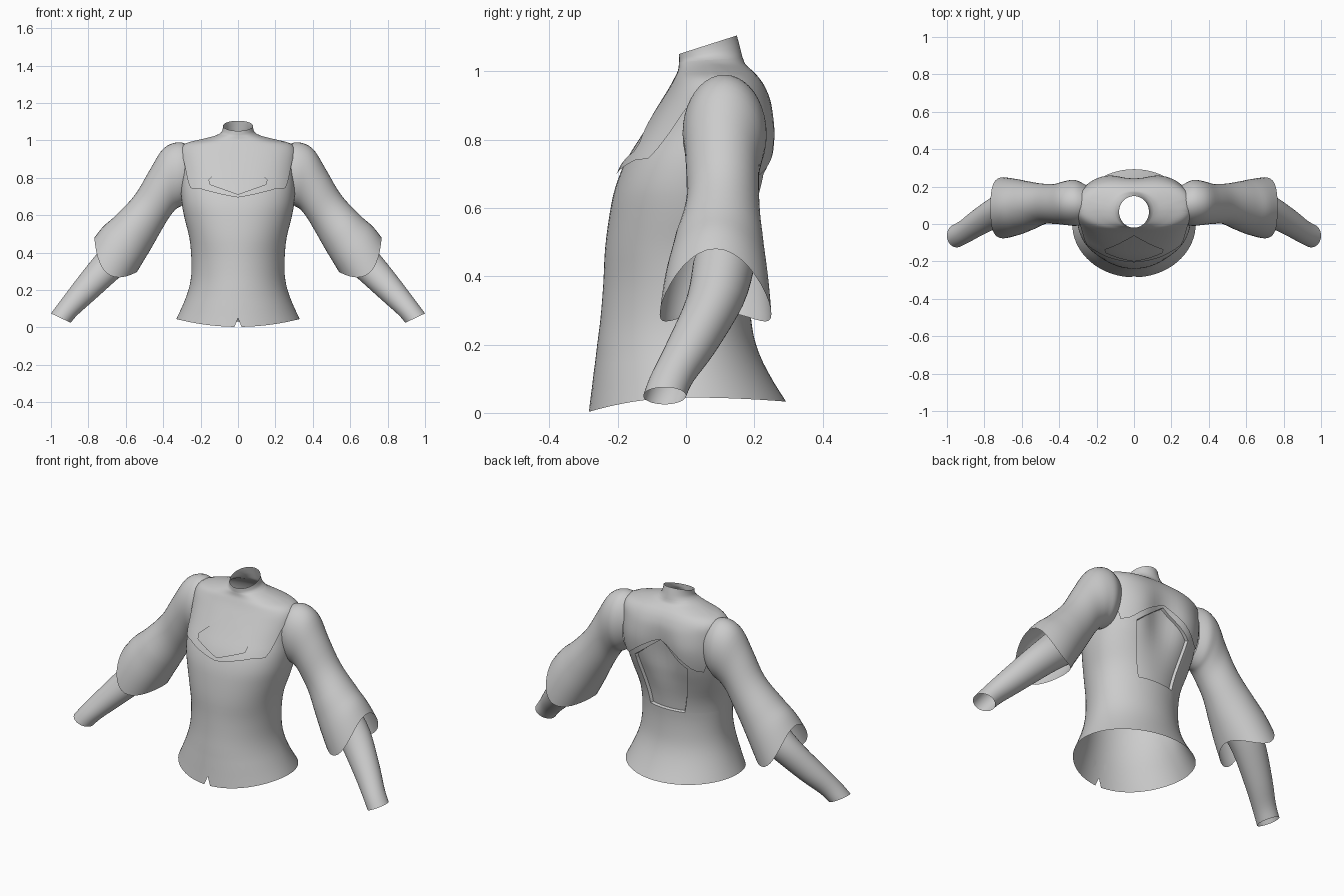
import bpy, bmesh, math
from mathutils import Vector

if "Cube" in bpy.data.objects:
    bpy.data.objects.remove(bpy.data.objects["Cube"])

grey = bpy.data.materials.new("light_grey_cloth")
grey.diffuse_color = (0.6, 0.6, 0.6, 1)
grey.use_nodes = True
grey.node_tree.nodes["Principled BSDF"].inputs["Base Color"].default_value = grey.diffuse_color
N = 72


def finish(bm, name):
    me = bpy.data.meshes.new(name)
    bm.to_mesh(me)
    bm.free()
    ob = bpy.data.objects.new(name, me)
    bpy.context.collection.objects.link(ob)
    me.materials.append(grey)
    bpy.ops.object.select_all(action='DESELECT')
    ob.select_set(True)
    bpy.context.view_layer.objects.active = ob
    bpy.ops.object.shade_smooth_by_angle(angle=math.radians(40))
    return ob


def loft(rows):
    """Skin closed rings of points."""
    bm = bmesh.new()
    vs = [[bm.verts.new(p) for p in r] for r in rows]
    n = len(rows[0])
    for a, b in zip(vs, vs[1:]):
        for i in range(n):
            j = (i + 1) % n
            bm.faces.new((a[i], a[j], b[j], b[i]))
    bmesh.ops.recalc_face_normals(bm, faces=bm.faces)
    return bm


def spline(table, t):
    """Catmull-Rom through the rows of a table."""
    t = min(max(t, 0), len(table) - 1)
    i = min(int(t), len(table) - 2)
    f = t - i
    p = [table[min(max(k, 0), len(table) - 1)] for k in range(i - 1, i + 3)]
    return [b + 0.5 * f * (c - a + f * (2 * a - 5 * b + 4 * c - d + f * (3 * (b - c) + d - a)))
            for a, b, c, d in zip(*p)]


# Torso profile: height, half width, front y, back y, widest y, squareness
BODY = [
    (.045, .33, -.285, .293, 0, 2), (.12, .295, -.27, .24, 0, 2),
    (.2, .265, -.26, .205, 0, 2), (.28, .25, -.25, .19, 0, 2),
    (.38, .25, -.242, .185, 0, 2), (.48, .26, -.237, .195, 0, 2.1),
    (.58, .285, -.224, .22, .02, 2.2), (.66, .3, -.207, .245, .03, 2.3),
    (.74, .305, -.175, .262, .05, 2.4), (.82, .3, -.125, .268, .07, 2.5),
    (.9, .3, -.075, .255, .08, 2.5), (.95, .3, -.045, .235, .09, 2.5),
    (.98, .275, -.03, .215, .09, 2.4), (1.0, .2, -.022, .195, .09, 2.2),
    (1.02, .13, -.02, .175, .08, 2), (1.04, .092, -.02, .165, .07, 2),
    (1.06, .082, -.02, .157, .065, 2), (1.078, .08, -.02, .15, .065, 2)]
TOP = len(BODY) - 1


def body(ang, t, off=0.0):
    z, w, yf, yb, yc, p = spline(BODY, t)
    c, s = math.cos(ang), math.sin(ang)
    x = w * math.copysign(abs(c) ** (2 / p), c)
    r = (yb - yc) if s > 0 else (yc - yf)
    y = yc + r * math.copysign(abs(s) ** (2 / p), s)
    if s > 0:                                   # spine groove
        y -= .045 * math.exp(-(x / .1) ** 2) * math.exp(-((z - .76) / .16) ** 2)
    if z < .12:                                 # dipping hem
        z -= (.12 - z) / .075 * (.042 if s < 0 else .012) * s * s
    if t > 14:                                  # collar slopes down to the front
        z += (t - 14) / 3 * .32 * (y - .065)
    k = max(0, min(1, (t - 11) / 2))
    return Vector((x + off * c * (1 - k), y + off * s * (1 - .5 * k), z + off * k))


def t_at(z):
    i = next(k for k in range(TOP) if BODY[k + 1][0] >= z)
    return i + (z - BODY[i][0]) / (BODY[i + 1][0] - BODY[i][0])


def cut(bm, poly, side):
    """Slice a convex x-z outline into the front (-1) or back (1); return inner faces."""
    for (x0, z0), (x1, z1) in zip(poly, poly[1:] + poly[:1]):
        fs = [f for f in bm.faces if f.normal.y * side > .05 and abs(f.calc_center_median().x) < .24
              and min(p[1] for p in poly) - .06 < f.calc_center_median().z < max(p[1] for p in poly) + .06]
        geom = list({v for f in fs for v in f.verts}) + list({e for f in fs for e in f.edges}) + fs
        bmesh.ops.bisect_plane(bm, geom=geom, dist=1e-5, plane_co=(x0, 0, z0),
                               plane_no=(z1 - z0, 0, x0 - x1))
        bm.normal_update()

    def inside(c):
        return all((b[0] - a[0]) * (c.z - a[1]) - (b[1] - a[1]) * (c.x - a[0]) > 0
                   for a, b in zip(poly, poly[1:] + poly[:1]))
    return [f for f in bm.faces if f.normal.y * side > .05 and inside(f.calc_center_median())]


angles = [2 * math.pi * i / N for i in range(N)]

# Bodice with collar, hem notch and recessed back panel
bm = loft([[body(a, TOP * k / 51) for a in angles] for k in range(52)])
bmesh.ops.delete(bm, geom=cut(bm, [(-.04, -.05), (.04, -.05), (0, .05)], -1), context='FACES')
panel = cut(bm, [(-.11, .41), (.11, .41), (.17, .7), (0, .83), (-.17, .7)], 1)
bmesh.ops.inset_region(bm, faces=panel, thickness=.004, depth=-.016)
finish(bm, "bodice")

# Yoke lower edge: angle from the front centre (degrees) and height
EDGE = [(0, .695), (35, .74), (52, .745), (68, .9), (85, .965), (100, .95),
        (118, .8), (130, .69), (142, .70), (180, .835)]


def yoke_edge(a):
    d = abs((math.degrees(a) + 90 + 180) % 360 - 180)
    for (a0, z0), (a1, z1) in zip(EDGE, EDGE[1:]):
        if d <= a1:
            return z0 + (z1 - z0) * (d - a0) / (a1 - a0)
    return EDGE[-1][1]


# Yoke layer over the shoulders with a diamond opening on the chest
rows = []
for k in range(25):
    row = []
    for a in angles:
        t0 = t_at(yoke_edge(a))
        t = t0 + (14.6 - t0) * k / 24
        row.append(body(a, t, .009 * (1 - k / 24) + .001))
    rows.append(row)
bm = loft(rows)
hole = cut(bm, [(0, .712), (.15, .765), (.155, .79), (0, .93), (-.155, .79), (-.15, .765)], -1)
bmesh.ops.delete(bm, geom=hole, context='FACES')
finish(bm, "yoke")

# Sleeve sections: upper x, z, lower x, z, front y, back y
SLEEVE = [
    (.25, .97, .27, .67, .0, .21), (.32, .99, .305, .648, -.01, .235),
    (.40, .955, .335, .63, -.005, .23), (.47, .845, .37, .585, .0, .215),
    (.55, .71, .412, .515, .0, .215), (.65, .602, .46, .43, -.03, .225),
    (.72, .54, .502, .36, -.06, .24), (.768, .48, .54, .297, -.077, .25)]
FOREARM = [
    (.66, .5, .52, .36, .02, .2), (.77, .375, .62, .28, .0, .17),
    (.88, .235, .765, .15, -.06, .09), (.955, .135, .855, .07, -.105, .025),
    (1.0, .075, .895, .025, -.125, .0)]


def tube(table, name, side, steps, droop):
    rows = []
    for k in range(steps + 1):
        t = (len(table) - 1) * k / steps
        x0, z0, x1, z1, yf, yb = spline(table, t)
        d = max(0, t - len(table) + 3) / 2 * droop
        row = []
        for i in range(40):
            c, s = math.cos(math.pi * i / 20), math.sin(math.pi * i / 20)
            x = (x0 + x1) / 2 + c * (x0 - x1) / 2 + .45 * d * s * s
            z = (z0 + z1) / 2 + c * (z0 - z1) / 2 - d * s * s
            row.append((side * x, (yf + yb) / 2 + s * (yb - yf) / 2, z))
        rows.append(row)
    finish(loft(rows), name)


for side, label in ((1, "left"), (-1, "right")):
    tube(SLEEVE, label + "_wide_sleeve", side, 28, .1)
    tube(FOREARM, label + "_forearm_sleeve", side, 16, 0)
